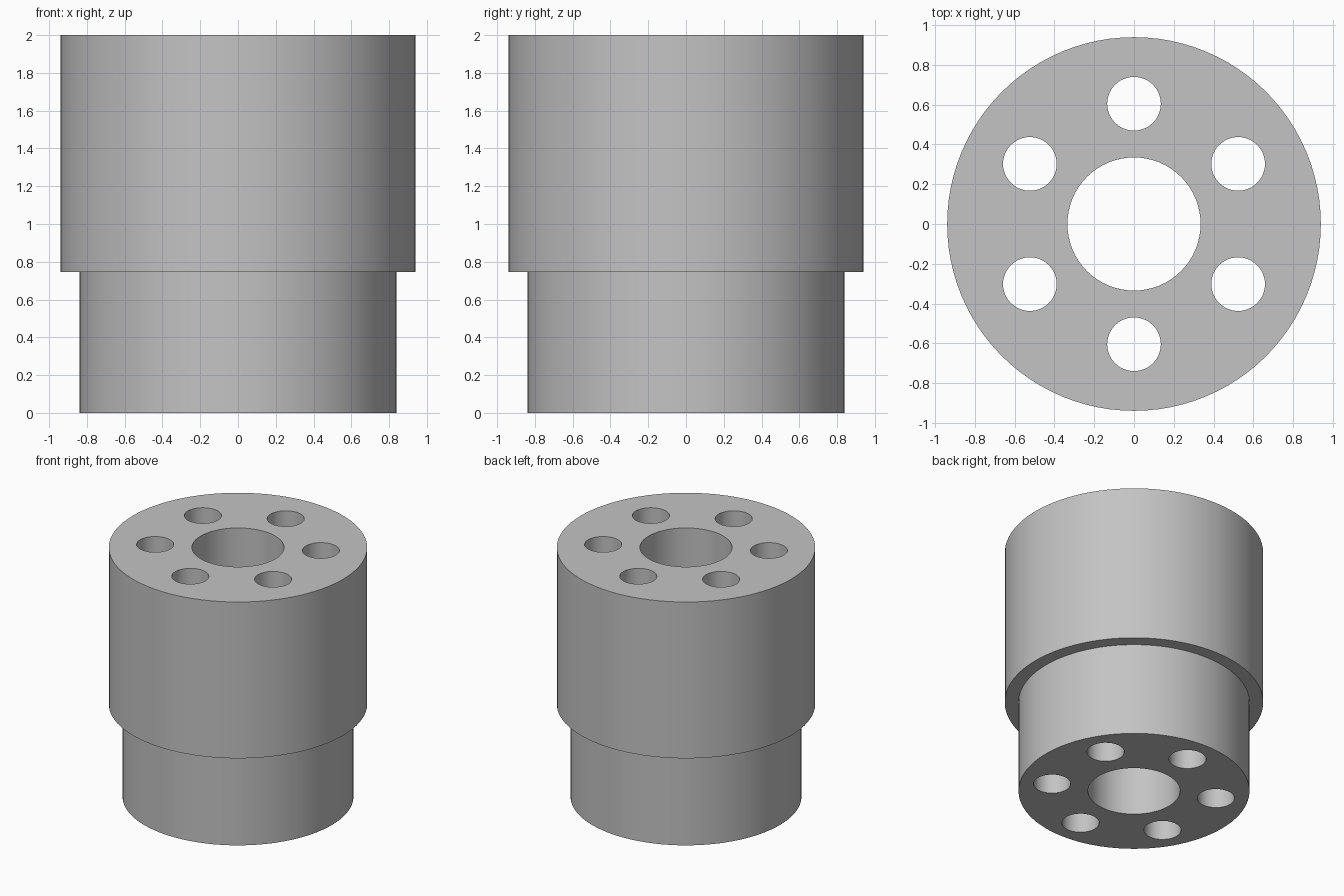
import bpy
import bmesh
from math import cos, sin, pi, radians
from mathutils import Matrix

cube = bpy.data.objects.get("Cube")
if cube:
    bpy.data.objects.remove(cube, do_unlink=True)

HEIGHT, STEP_Z = 2.0, 0.745
HEAD_R, NECK_R = 0.94, 0.84
BORE_R, HOLE_R, HOLE_RING = 0.335, 0.135, 0.605

grey = bpy.data.materials.new("plain grey")
grey.use_nodes = True
colour = (0.55, 0.55, 0.55, 1)
grey.diffuse_color = colour
grey.node_tree.nodes["Principled BSDF"].inputs["Base Color"].default_value = colour


def make_object(name, bm):
    bmesh.ops.recalc_face_normals(bm, faces=bm.faces)
    mesh = bpy.data.meshes.new(name)
    bm.to_mesh(mesh)
    bm.free()
    mesh.materials.append(grey)
    obj = bpy.data.objects.new(name, mesh)
    bpy.context.collection.objects.link(obj)
    return obj


# Stepped body: a disc extruded up as the neck, widened, then extruded as the head
bm = bmesh.new()
SIDES = 96
profile = [(NECK_R, 0), (NECK_R, STEP_Z), (HEAD_R, STEP_Z), (HEAD_R, HEIGHT)]
rings = [[bm.verts.new((r * cos(2 * pi * i / SIDES), r * sin(2 * pi * i / SIDES), z))
          for i in range(SIDES)] for r, z in profile]
for low, high in zip(rings, rings[1:]):
    for i in range(SIDES):
        j = (i + 1) % SIDES
        bm.faces.new((low[i], low[j], high[j], high[i]))
bm.faces.new(rings[0])
bm.faces.new(rings[-1])
body = make_object("stepped_bushing", bm)

# Drills: the central bore and a ring of six through holes
bm = bmesh.new()


def drill(x, y, radius, sides):
    bmesh.ops.create_cone(bm, cap_ends=True, segments=sides, radius1=radius,
                          radius2=radius, depth=HEIGHT + 0.4,
                          matrix=Matrix.Translation((x, y, HEIGHT / 2)))


drill(0, 0, BORE_R, 64)
for k in range(6):
    a = radians(30 + 60 * k)
    drill(HOLE_RING * cos(a), HOLE_RING * sin(a), HOLE_R, 48)
drills = make_object("hole_drills", bm)
drills.hide_render = True

# Cut the holes, then drop the drills
cut = body.modifiers.new("holes", 'BOOLEAN')
cut.operation = 'DIFFERENCE'
cut.solver = 'EXACT'
cut.object = drills
bpy.ops.object.select_all(action='DESELECT')
body.select_set(True)
bpy.context.view_layer.objects.active = body
bpy.ops.object.modifier_apply(modifier=cut.name)
bpy.data.objects.remove(drills, do_unlink=True)

bpy.ops.object.shade_smooth_by_angle(angle=radians(30))
